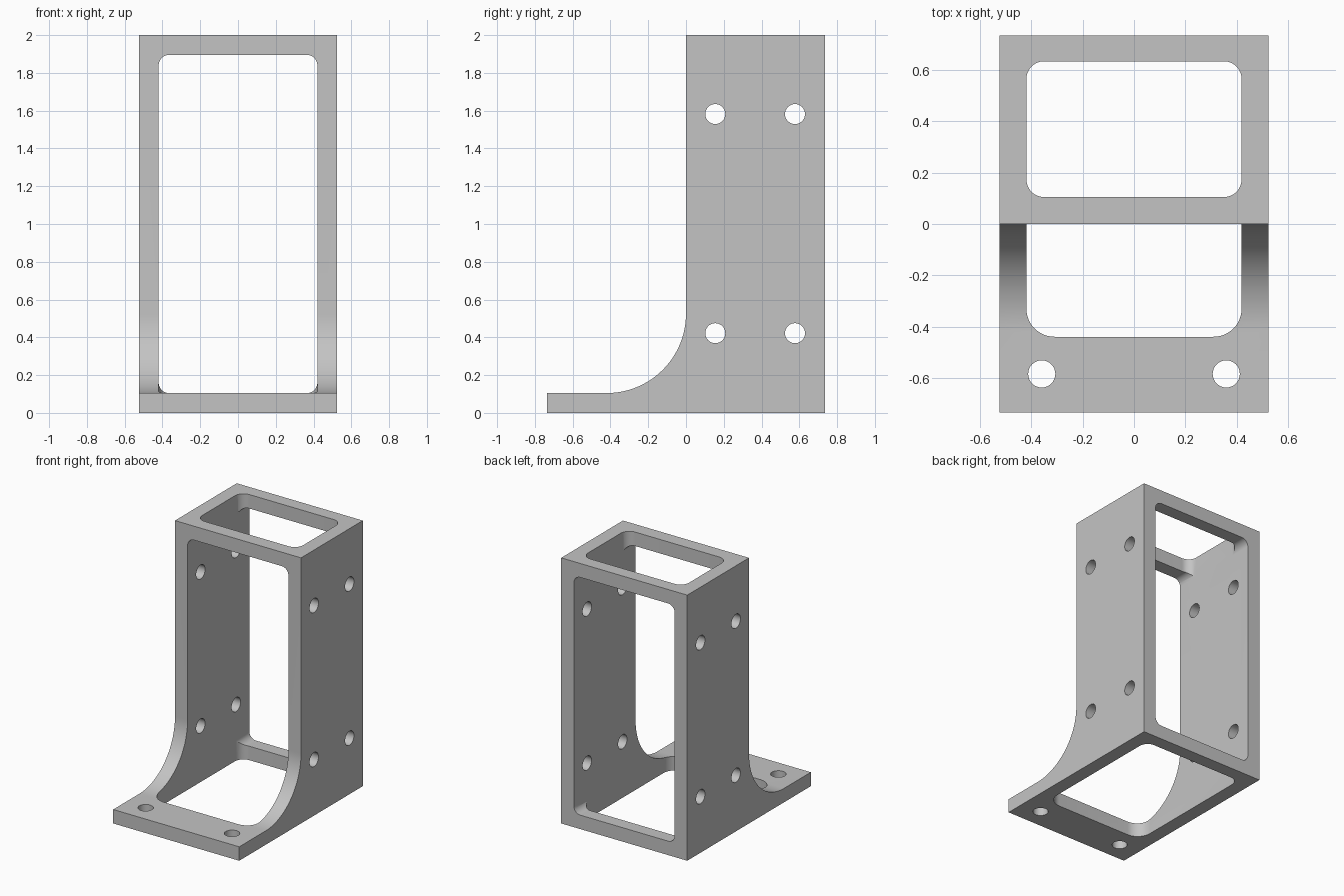
import bpy, bmesh, math
from mathutils import Vector

cube = bpy.data.objects.get("Cube")
if cube:
    bpy.data.objects.remove(cube, do_unlink=True)

grey = bpy.data.materials.new("plain grey")
grey.use_nodes = True
colour = (0.55, 0.55, 0.55, 1)
grey.diffuse_color = colour
grey.node_tree.nodes["Principled BSDF"].inputs["Base Color"].default_value = colour


def arc(cx, cy, r, start, end, steps=12):
    """Points along a circular arc, angles in degrees."""
    angles = [math.radians(start + (end - start) * i / steps) for i in range(steps + 1)]
    return [(cx + r * math.cos(a), cy + r * math.sin(a)) for a in angles]


def rounded(u0, u1, v0, v1, radii):
    """Rounded rectangle, radii for the (low v, high v) corners."""
    lo, hi = radii
    return (arc(u1 - lo, v0 + lo, lo, -90, 0) + arc(u1 - hi, v1 - hi, hi, 0, 90)
            + arc(u0 + hi, v1 - hi, hi, 90, 180) + arc(u0 + lo, v0 + lo, lo, 180, 270))


def prism(name, points, axis, start, end):
    """Extrude a closed profile along x, y or z."""
    place = {"x": lambda u, v, w: (w, u, v),
             "y": lambda u, v, w: (u, w, v),
             "z": lambda u, v, w: (u, v, w)}[axis]
    bm = bmesh.new()
    face = bm.faces.new([bm.verts.new(place(u, v, start)) for u, v in points])
    new = bmesh.ops.extrude_face_region(bm, geom=[face])["geom"]
    bmesh.ops.translate(bm, vec=Vector(place(0, 0, end - start)),
                        verts=[g for g in new if isinstance(g, bmesh.types.BMVert)])
    bmesh.ops.recalc_face_normals(bm, faces=bm.faces)
    mesh = bpy.data.meshes.new(name)
    bm.to_mesh(mesh)
    bm.free()
    mesh.materials.append(grey)
    obj = bpy.data.objects.new(name, mesh)
    bpy.context.collection.objects.link(obj)
    return obj


HALF, DEPTH, WALL, INNER, HOLE = 0.525, 0.735, 0.105, 0.42, 0.053

# Bracket body: upright column sweeping into a flat foot
profile = [(-DEPTH, 0), (DEPTH, 0), (DEPTH, 2), (0, 2)]
profile += arc(-0.42, WALL + 0.42, 0.42, 0, -90, 32) + [(-DEPTH, WALL)]
body = prism("bracket", profile, "x", -HALF, HALF)

# Window from front to back, and openings through the top and the base
cutters = [
    prism("window_cutter", rounded(-INNER, INNER, WALL, 2 - WALL, (0.055, 0.055)), "y", -1, 1),
    prism("top_cutter", rounded(-INNER, INNER, WALL, 0.635, (0.07, 0.07)), "z", 1, 2.2),
    prism("base_cutter", rounded(-INNER, INNER, -0.44, 0.635, (0.11, 0.07)), "z", -0.2, 1),
]

# Bolt holes through the side walls and the foot
for y in (0.155, 0.577):
    for z in (0.422, 1.582):
        cutters.append(prism("side_hole_cutter", arc(y, z, HOLE, 0, 348.75, 31), "x", -1, 1))
for x in (-0.36, 0.36):
    cutters.append(prism("foot_hole_cutter", arc(x, -0.585, HOLE, 0, 348.75, 31), "z", -0.2, 0.3))

for cutter in cutters:
    mod = body.modifiers.new(cutter.name, "BOOLEAN")
    mod.operation = "DIFFERENCE"
    mod.solver = "EXACT"
    mod.object = cutter

# Apply the cuts, then remove the cutters
bpy.context.view_layer.objects.active = body
body.select_set(True)
for mod in list(body.modifiers):
    bpy.ops.object.modifier_apply(modifier=mod.name)
for cutter in cutters:
    bpy.data.objects.remove(cutter, do_unlink=True)
bpy.ops.object.shade_smooth_by_angle(angle=math.radians(30))
